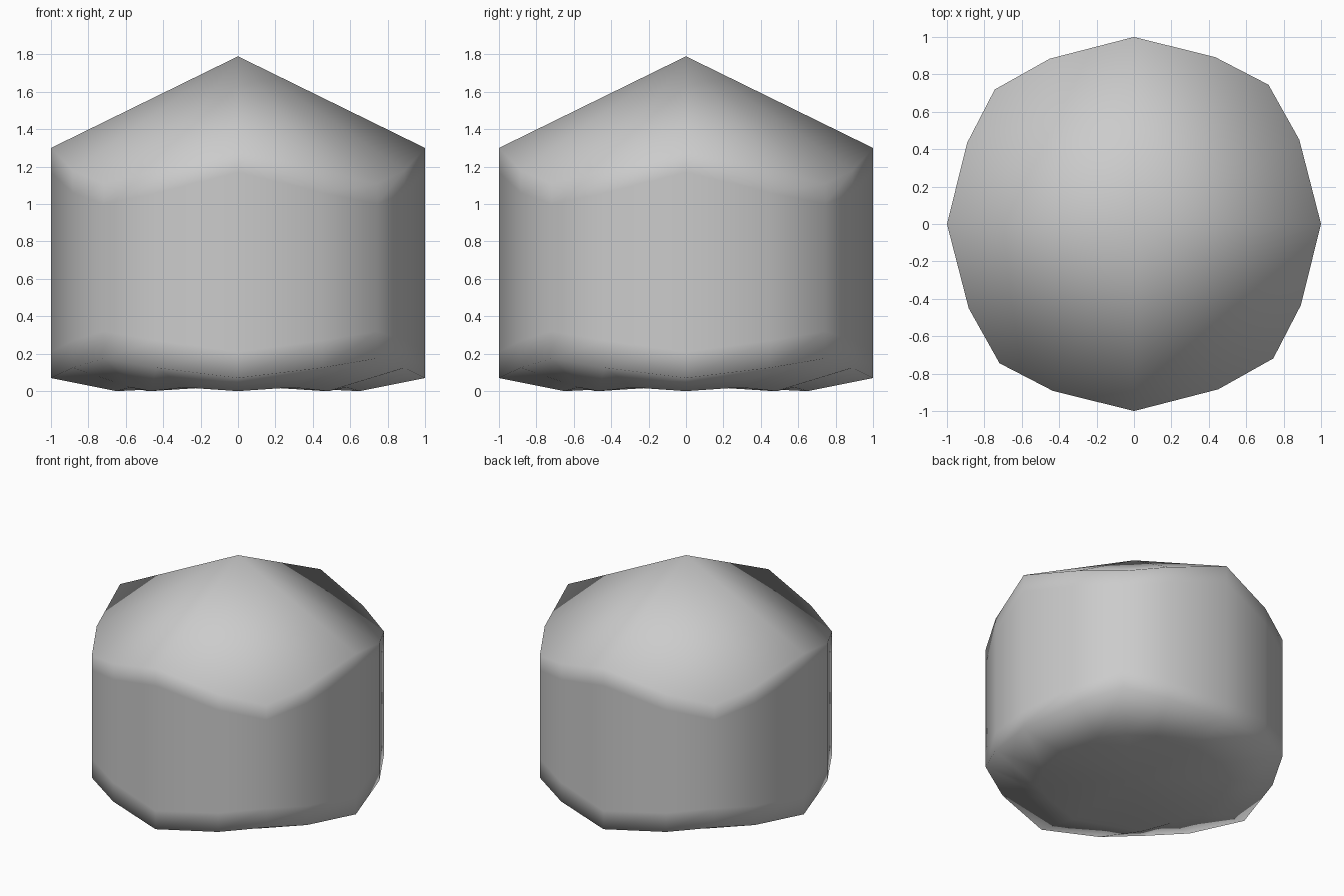
import bpy, bmesh, math

if "Cube" in bpy.data.objects:
    bpy.data.objects.remove(bpy.data.objects["Cube"])

SIDES = 16
# plan radius per quarter-step: on axis, beside axis, diagonal, beside diagonal
PLAN = [1.0, 0.992, 1.035, 0.992]
# spoke angles, pulled slightly towards the diagonals
ANGLE = [0.0, 27.0, 46.0, 64.0]


def add_ring(bm, scale, heights):
    """One 16-point ring; heights = on axis, between, diagonal."""
    zs = [heights[0], heights[1], heights[2], heights[1]]
    ring = []
    for i in range(SIDES):
        k = i % 4
        a = math.radians(90 * (i // 4) + ANGLE[k])
        r = PLAN[k] * scale
        if scale == 1.0 and k == 0:
            r = 1.0
        ring.append(bm.verts.new((r * math.cos(a), r * math.sin(a), zs[k])))
    return ring


bm = bmesh.new()
# rings from the underside up to the arched rim
rings = [add_ring(bm, s, h) for s, h in [
    (0.65, (0.0, 0.02, 0.0)),        # underside contact ring
    (1.0, (0.07, 0.125, 0.175)),     # lower scalloped rim
    (1.0, (0.21, 0.27, 0.32)),       # wall start
    (1.0, (1.17, 1.06, 1.0)),        # wall end
    (1.0, (1.30, 1.18, 1.11)),       # upper scalloped rim
]]
for lo, hi in zip(rings, rings[1:]):
    for i in range(SIDES):
        j = (i + 1) % SIDES
        bm.faces.new((lo[i], lo[j], hi[j], hi[i]))

# pointed top and slightly hollow underside
for ring, z in ((rings[-1], 1.79), (rings[0], 0.03)):
    tip = bm.verts.new((0, 0, z))
    for i in range(SIDES):
        bm.faces.new((ring[i], ring[(i + 1) % SIDES], tip))

bmesh.ops.recalc_face_normals(bm, faces=bm.faces[:])
for f in bm.faces:
    f.smooth = True
mesh = bpy.data.meshes.new("domed_block")
bm.to_mesh(mesh)
bm.free()
block = bpy.data.objects.new("domed_block", mesh)
bpy.context.collection.objects.link(block)
